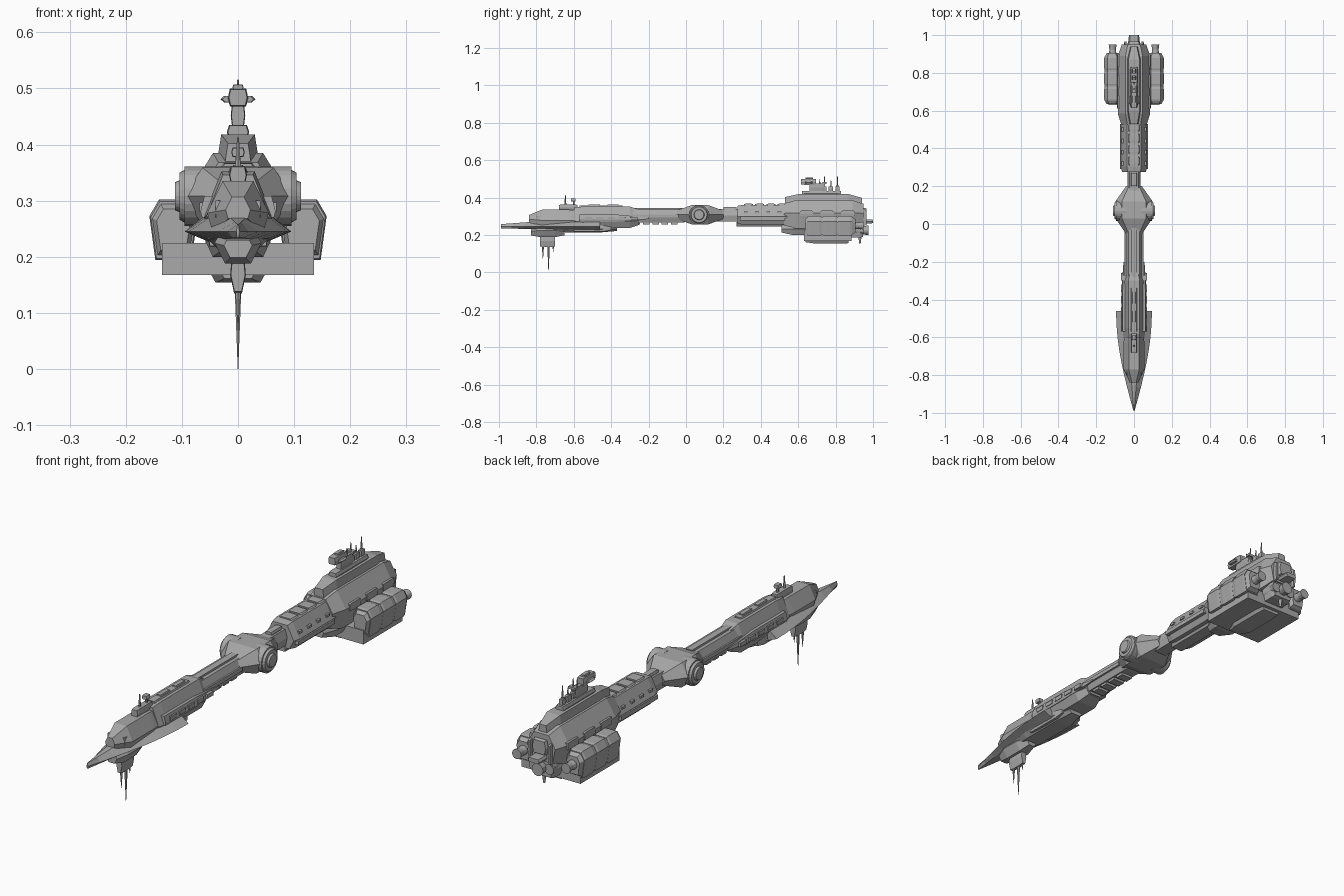
import bpy, bmesh, math
from mathutils import Matrix, Vector

cube = bpy.data.objects.get("Cube")
if cube:
    bpy.data.objects.remove(cube)

grey = bpy.data.materials.new("hull grey")
grey.use_nodes = True
grey.diffuse_color = (.4, .4, .4, 1)
grey.node_tree.nodes["Principled BSDF"].inputs["Base Color"].default_value = grey.diffuse_color

FORWARD, UP, DOWN = Vector((0, 1, 0)), Vector((0, 0, 1)), Vector((0, 0, -1))
OUTWARD = Vector((1, 0, 0))


def finish(name, bm, mirror):
    bmesh.ops.recalc_face_normals(bm, faces=bm.faces)
    mesh = bpy.data.meshes.new(name)
    bm.to_mesh(mesh)
    bm.free()
    mesh.materials.append(grey)
    obj = bpy.data.objects.new(name, mesh)
    bpy.context.scene.collection.objects.link(obj)
    if mirror:
        obj.modifiers.new("mirror", 'MIRROR')


def loft(name, rings, mirror=False):
    """Skin a row of point rings and cap both ends."""
    bm = bmesh.new()
    rows = [[bm.verts.new(point) for point in ring] for ring in rings]
    for near, far in zip(rows, rows[1:]):
        for i in range(len(near)):
            bm.faces.new((near[i - 1], near[i], far[i], far[i - 1]))
    bm.faces.new(rows[0])
    bm.faces.new(rows[-1])
    finish(name, bm, mirror)


def section(y, width, low, middle, high, crown, keel, side=0):
    """Six-sided ring; crown and keel are the top and bottom width ratios."""
    half = [(width * keel, low), (width, middle), (width * crown, high)]
    both = half + [(-x, z) for x, z in reversed(half)]
    return [Vector((side + x, y, z)) for x, z in both]


def body(name, front, back, low, high, width, crown=.8, keel=.8, waist=.5,
         slope=.01, nose=.9, tail=.9, side=0):
    """Hull block whose ends shrink to nose and tail; a side offset makes a pair."""
    centre = (low + high) / 2
    rings = []
    for y, scale in ((front, nose), (front + slope, 1), (back - slope, 1), (back, tail)):
        bottom, top = (centre + (z - centre) * scale for z in (low, high))
        middle = bottom + (top - bottom) * waist
        rings.append(section(y, width * scale, bottom, middle, top, crown, keel, side))
    loft(name, rings, side != 0)


def box(name, front, back, low, high, width, side=0):
    body(name, front, back, low, high, width, crown=1, keel=1, nose=1, tail=1, side=side)


def tube(name, axis, start, length, radius, end=None, sides=12):
    """Cylinder or cone along an axis, mirrored if it lies off the centreline."""
    bm = bmesh.new()
    bmesh.ops.create_cone(bm, cap_ends=True, segments=sides, radius1=radius,
                          radius2=radius if end is None else end, depth=length)
    turn = axis.to_track_quat('Z', 'Y').to_matrix().to_4x4()
    bm.transform(Matrix.Translation(Vector(start) + axis * length / 2) @ turn)
    finish(name, bm, start[0] != 0)


# Bow blade: curved outline widening from the tip to the swept wing ends
blade = []
for step in range(9):
    t = max(step / 8, .02)
    blade.append(section(-1 + .54 * t, .095 * math.sin(t * math.pi / 2), .235 - .01 * t,
                         .245, .257 + .04 * t, crown=.3, keel=.5))
loft("bow_blade", blade)
body("bow_deck", front=-.84, back=-.56, low=.24, high=.335, width=.055,
     crown=.5, waist=.4, slope=.07, nose=.4)
box("bow_cheek", front=-.8, back=-.74, low=.27, high=.3, width=.007, side=.033)

# Forward hull with side plates, deck panels and vents
body("forward_hull", front=-.6, back=-.25, low=.237, high=.352, width=.062,
     crown=.48, keel=.7, waist=.3, slope=.05, tail=.7)
body("side_plate", front=-.57, back=-.2, low=.27, high=.308, width=.014,
     crown=.5, waist=.3, slope=.16, nose=1, tail=.2, side=.053)
body("deck_ridge", front=-.57, back=-.34, low=.34, high=.358, width=.018)
for y in (-.52, -.42):
    body("deck_hatch", front=y, back=y + .06, low=.35, high=.364, width=.011)
for i in range(5):
    y = -.54 + i * .06
    box("side_vent", front=y, back=y + .04, low=.28, high=.297, width=.008, side=.061)

# Underside of the bow: keel and sensor spikes
body("belly_keel", front=-.72, back=-.37, low=.214, high=.25, width=.055,
     keel=.65, slope=.08, nose=.7, tail=.6)
body("belly_fin", front=-.6, back=-.4, low=.218, high=.25, width=.009,
     slope=.04, tail=.5, side=.044)
body("sensor_pod", front=-.83, back=-.65, low=.188, high=.24, width=.042,
     keel=.55, waist=.7, slope=.05, nose=.6, tail=.6)
body("spike_mount", front=-.78, back=-.7, low=.135, high=.2, width=.014, keel=.5, slope=.02)
for y, length in ((-.765, .1), (-.735, .17), (-.71, .06)):
    tube("sensor_spike", DOWN, (0, y, .17), length, radius=.008, end=.0006, sides=6)

# Bow sensor mast
body("mast_base", front=-.68, back=-.58, low=.33, high=.362, width=.016)
tube("bow_mast", UP, (0, -.645, .35), length=.063, radius=.006, end=.002, sides=6)
tube("bow_dish_arm", UP, (0, -.6, .35), length=.03, radius=.005, sides=6)
body("bow_dish", front=-.615, back=-.59, low=.378, high=.395, width=.012)

# Slim spine leading to the joint
body("spine", front=-.36, back=0, low=.267, high=.337, width=.045, crown=.65, keel=.7)
box("spine_ridge", front=-.34, back=-.02, low=.33, high=.345, width=.014)
box("spine_rail", front=-.3, back=-.04, low=.292, high=.308, width=.004, side=.045)
for i in range(6):
    y = -.33 + i * .05
    box("belly_block", front=y, back=y + .035, low=.257, high=.275, width=.026)

# Rotating joint
body("joint_fairing", front=-.05, back=.2, low=.257, high=.359, width=.098,
     crown=.65, keel=.65, slope=.08, nose=.45, tail=.43)
for label, x, length, radius, end in (("drum", .04, .055, .053, .053),
                                      ("rim", .09, .014, .05, .042),
                                      ("cap", .1, .012, .03, .025)):
    tube("joint_" + label, OUTWARD, (x, .07, .308), length, radius, end, sides=24)

# Rear neck and ribbed aft corridor
body("rear_neck", front=.16, back=.3, low=.272, high=.338, width=.034, crown=.7)
body("neck_block", front=.2, back=.27, low=.33, high=.35, width=.016)
body("aft_corridor", front=.275, back=.58, low=.255, high=.361, width=.07,
     crown=.54, keel=.7, waist=.4, slope=.03)
for i in range(4):
    y = .31 + i * .06
    body("roof_panel", front=y, back=y + .048, low=.35, high=.367, width=.032)
    box("corridor_window", front=y, back=y + .02, low=.315, high=.325, width=.009, side=.057)
box("corridor_rail", front=.29, back=.53, low=.278, high=.295, width=.01, side=.065)
body("corridor_keel", front=.27, back=.56, low=.245, high=.27, width=.032)

# Main aft hull, sloping upper deck and chin
body("aft_hull", front=.525, back=.95, low=.235, high=.385, width=.086,
     crown=.52, keel=.8, waist=.55, slope=.06, nose=.78, tail=.75)
for i in range(3):
    y = .61 + i * .11
    body("hull_band", front=y, back=y + .07, low=.3, high=.33, width=.007, side=.082)
body("upper_deck", front=.53, back=.94, low=.34, high=.418, width=.036,
     crown=.83, keel=1.1, slope=.07, nose=.6, tail=.5)
body("chin", front=.51, back=.68, low=.2, high=.265, width=.06,
     keel=.75, slope=.06, nose=.6)

# Tower with command pod and antennas
body("tower_base", front=.62, back=.83, low=.41, high=.435, width=.02)
body("tower_column", front=.66, back=.74, low=.43, high=.475, width=.013)
body("command_pod", front=.615, back=.695, low=.468, high=.5, width=.018, slope=.02)
body("pod_wings", front=.635, back=.675, low=.475, high=.487, width=.031)
body("pod_cap", front=.64, back=.68, low=.498, high=.507, width=.01)
for y, top in ((.715, .5), (.74, .516), (.775, .49), (.81, .512)):
    body("antenna_foot", front=y - .012, back=y + .012, low=.43, high=.46, width=.01)
    tube("antenna", UP, (0, y, .45), top - .45, radius=.005, end=.0015, sides=6)
box("antenna_bar", front=.73, back=.75, low=.472, high=.482, width=.016)

# Side engines: a core wrapped by raised shells, over a wide lower slab
body("engine_core", front=.635, back=.905, low=.2, high=.297, width=.04,
     crown=.6, keel=.75, waist=.72, slope=.02, nose=.75, tail=.75, side=.115)
for i in range(3):
    y = .65 + i * .082
    body("engine_shell", front=y, back=y + .074, low=.194, high=.302, width=.043,
         crown=.6, keel=.75, waist=.73, nose=.94, tail=.94, side=.115)
box("lower_slab", front=.63, back=.885, low=.168, high=.225, width=.135)
body("slab_keel", front=.64, back=.87, low=.154, high=.19, width=.05, slope=.05, nose=.6)

# Stern block and exhausts
body("stern_block", front=.87, back=.945, low=.185, high=.29, width=.055, slope=.015)
body("stern_spar", front=.93, back=1, low=.262, high=.282, width=.028)
body("stern_cowl", front=.93, back=.965, low=.285, high=.345, width=.034)
body("stern_fin", front=.92, back=.965, low=.25, high=.335, width=.006, side=.046)
for label, x, z in (("outer", .113, .25), ("inner", .036, .225)):
    tube(label + "_exhaust_collar", FORWARD, (x, .885, z), length=.04, radius=.022, end=.017)
    tube(label + "_exhaust", FORWARD, (x, .91, z), length=.04, radius=.015, end=.021)
tube("centre_exhaust", FORWARD, (0, .93, .225), length=.045, radius=.02, end=.026)
tube("tail_probe", DOWN, (0, .93, .2), length=.045, radius=.01, end=.004)
